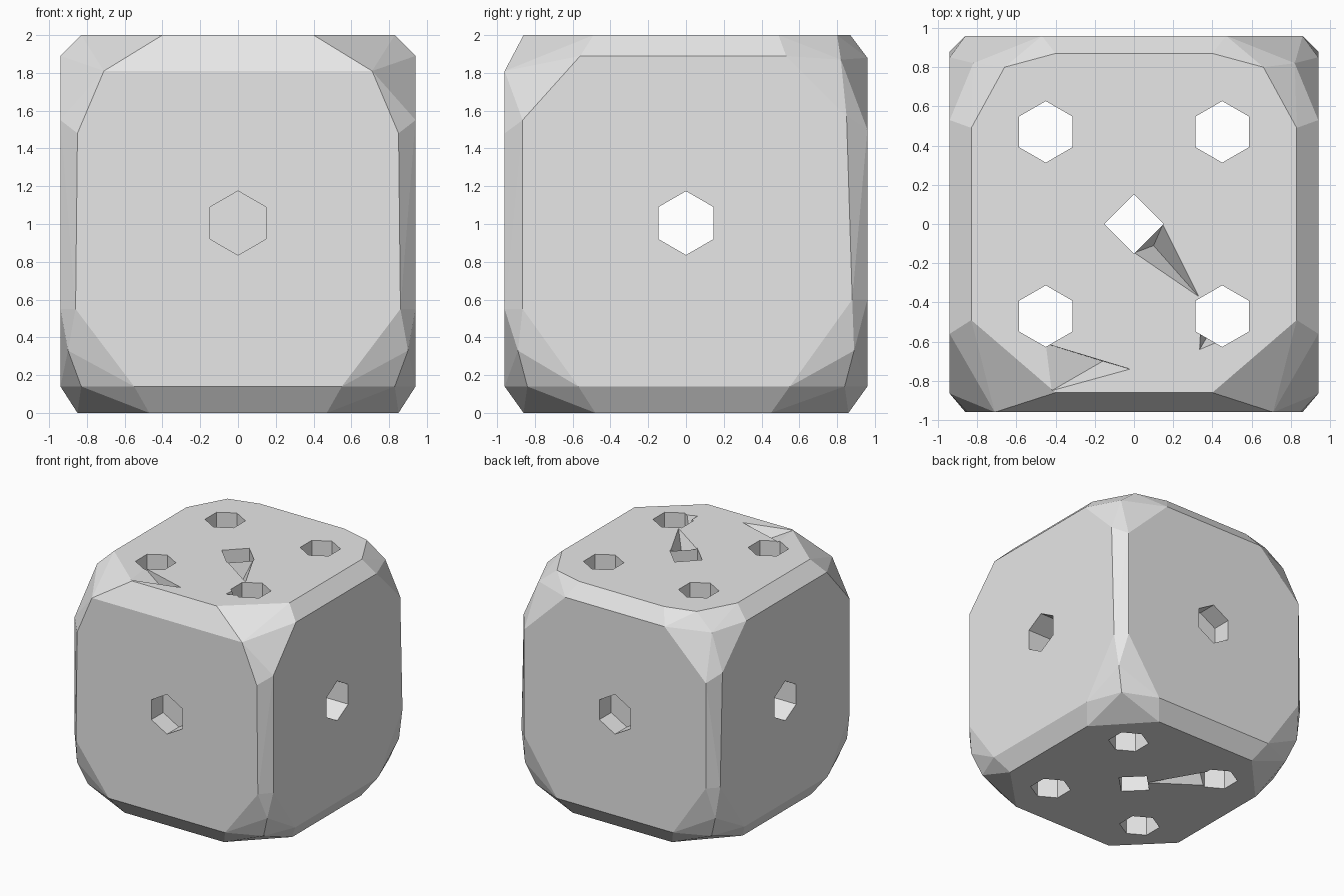
import bpy, bmesh, math
from mathutils import Vector

old = bpy.data.objects.get("Cube")
if old:
    bpy.data.objects.remove(old, do_unlink=True)

grey = bpy.data.materials.new("light grey")
grey.use_nodes = True
grey.diffuse_color = (0.8, 0.8, 0.8, 1)
grey.node_tree.nodes["Principled BSDF"].inputs["Base Color"].default_value = (0.8, 0.8, 0.8, 1)


def hull(name, points):
    """Flat-sided convex solid around the points."""
    bm = bmesh.new()
    verts = [bm.verts.new(p) for p in points]
    res = bmesh.ops.convex_hull(bm, input=verts)
    junk = {g for g in res["geom_interior"] + res["geom_unused"]
            if isinstance(g, bmesh.types.BMVert)}
    bmesh.ops.delete(bm, geom=list(junk), context="VERTS")
    bmesh.ops.dissolve_limit(bm, angle_limit=0.01, verts=bm.verts, edges=bm.edges)
    bmesh.ops.recalc_face_normals(bm, faces=bm.faces)
    mesh = bpy.data.meshes.new(name)
    bm.to_mesh(mesh)
    bm.free()
    mesh.materials.append(grey)
    ob = bpy.data.objects.new(name, mesh)
    bpy.context.collection.objects.link(ob)
    return ob


def prism(name, start, end, radius, sides, turn):
    """Straight drill between two points."""
    a, b = Vector(start), Vector(end)
    d = (b - a).normalized()
    up = Vector((0, 1, 0)) if abs(d.z) > 0.9 else Vector((0, 0, 1))
    side = d.cross(up)
    pts = []
    for i in range(sides):
        t = turn + math.tau * i / sides
        off = (up * math.cos(t) + side * math.sin(t)) * radius
        pts += [a + off, b + off]
    return hull(name, pts)


# Block with unevenly bevelled edges: outlines of the six flats, mirrored in x
half = []
half += [(0.71, -0.96, 1.81), (0.85, -0.96, 1.48), (0.86, -0.96, 0.55), (0.55, -0.96, 0.14)]   # front
half += [(0.47, 0.96, 1.88), (0.86, 0.96, 1.5), (0.86, 0.96, 0.6), (0.55, 0.96, 0.14)]         # back
half += [(0.40, -0.86, 2), (0.83, -0.49, 2), (0.83, 0.49, 2), (0.66, 0.80, 2), (0.40, 0.87, 2)]  # top
half += [(0.47, -0.86, 0), (0.85, -0.48, 0), (0.85, 0.45, 0), (0.47, 0.86, 0)]                 # bottom
half += [(0.94, -0.56, 1.89), (0.94, 0.53, 1.89), (0.94, 0.85, 1.57), (0.94, 0.88, 0.6),
         (0.94, 0.55, 0.14), (0.94, -0.57, 0.14), (0.94, -0.865, 0.55), (0.94, -0.865, 1.55)]  # side
half += [(0.82, 0.82, 1.87)]                                                                   # rear top corner
for s in (-1, 1):
    half += [(0.83, s * 0.84, 0.14), (0.9, s * 0.89, 0.33)]                                    # lower corners
block = hull("die_block", [(s * x, y, z) for x, y, z in half for s in (-1, 1)])

cutters = []

# Four corner holes and a square centre hole, drilled top to bottom
for sx in (-1, 1):
    for sy in (-1, 1):
        c = (sx * 0.45, sy * 0.47)
        cutters.append(prism("corner_drill", (*c, -0.2), (*c, 2.2), 0.157, 6, 0))
cutters.append(prism("centre_drill", (0, 0, -0.2), (0, 0, 2.2), 0.153, 4, 0))

# Cross hole through the sides, shallow pips at front and back
cutters.append(prism("side_drill", (-1.2, 0, 1.005), (1.2, 0, 1.005), 0.169, 6, 0))
for s in (-1, 1):
    cutters.append(prism("pip_drill", (0, s * 1.2, 1.005), (0, s * 0.8, 1.005), 0.17, 6, 0))


def chip(name, corners, apex, out):
    """Pointed chip cut down from a flat; out is a height outside the block."""
    flat = 2 if out > 1 else 0
    pts = [(x, y, z) for x, y in corners for z in (flat, out)] + [apex]
    cutters.append(hull(name, pts))


# Chips broken out of the top and bottom
chip("groove_cut", [(0.147, -0.003), (0.003, -0.147), (0.33, -0.37)], (0.1, -0.11, 1.82), 2.1)
chip("front_chip_cut", [(-0.45, -0.61), (-0.42, -0.85), (-0.02, -0.74)], (-0.16, -0.70, 1.87), 2.1)
chip("hole_chip_cut", [(0.34, -0.53), (0.335, -0.64), (0.43, -0.60)], (0.37, -0.58, 1.85), 2.1)
chip("bottom_groove_cut", [(-0.07, 0.08), (-0.33, 0.53), (-0.43, 0.33)], (-0.36, 0.42, 0.13), -0.1)

for c in cutters:
    c.hide_render = True
    mod = block.modifiers.new(c.name, "BOOLEAN")
    mod.operation = "DIFFERENCE"
    mod.solver = "EXACT"
    mod.object = c

# Bake the cuts and drop the drills
bpy.context.view_layer.update()
graph = bpy.context.evaluated_depsgraph_get()
baked = bpy.data.meshes.new_from_object(block.evaluated_get(graph))
block.modifiers.clear()
block.data = baked
baked.materials.clear()
baked.materials.append(grey)
for f in baked.polygons:
    f.material_index = 0
    f.use_smooth = False
for c in cutters:
    bpy.data.objects.remove(c, do_unlink=True)
